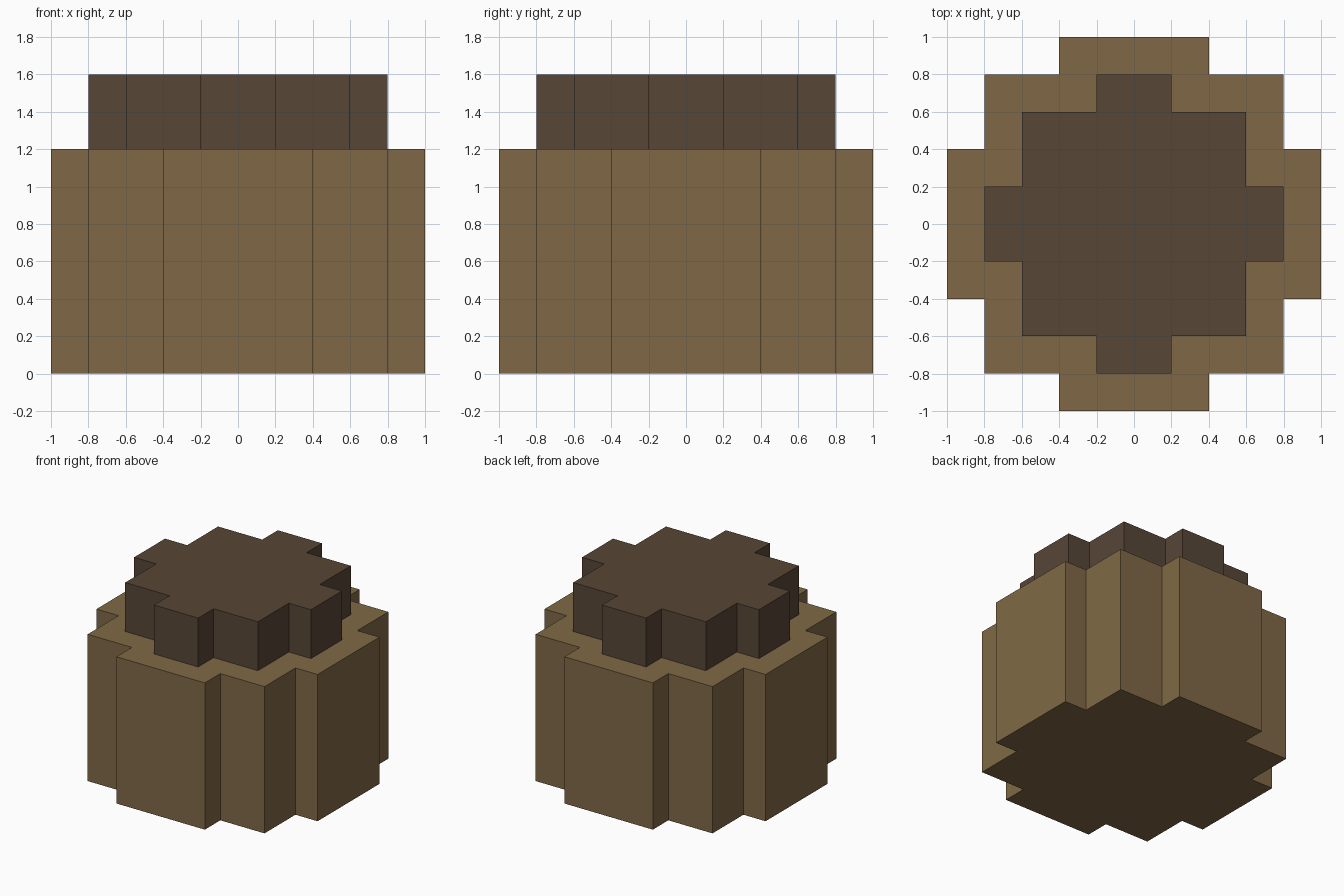
import bpy
import bmesh

cube = bpy.data.objects.get("Cube")
if cube:
    bpy.data.objects.remove(cube, do_unlink=True)


def make_material(name, rgb):
    mat = bpy.data.materials.new(name)
    mat.use_nodes = True
    color = (*rgb, 1.0)
    mat.diffuse_color = color
    bsdf = next(n for n in mat.node_tree.nodes if n.type == 'BSDF_PRINCIPLED')
    bsdf.inputs["Base Color"].default_value = color
    return mat


def stepped_prism(name, outer, inner, arm, z0, z1, mat):
    """Extrude a square of half-size inner with a tab of half-width arm on each side."""
    quarter = [(outer, -arm), (outer, arm), (inner, arm),
               (inner, inner), (arm, inner)]
    outline = []
    for _ in range(4):
        outline += quarter
        quarter = [(-y, x) for x, y in quarter]

    # each quarter ends where the next tab begins
    bm = bmesh.new()
    base = bm.faces.new([bm.verts.new((x, y, z0)) for x, y in outline])
    top = bmesh.ops.extrude_face_region(bm, geom=[base], use_keep_orig=True)
    verts = [g for g in top["geom"] if isinstance(g, bmesh.types.BMVert)]
    bmesh.ops.translate(bm, verts=verts, vec=(0, 0, z1 - z0))
    bmesh.ops.recalc_face_normals(bm, faces=bm.faces)

    mesh = bpy.data.meshes.new(name)
    bm.to_mesh(mesh)
    bm.free()
    mesh.materials.append(mat)
    obj = bpy.data.objects.new(name, mesh)
    bpy.context.collection.objects.link(obj)
    return obj


tan = make_material("tan brown", (0.216, 0.141, 0.061))
dark = make_material("dark brown", (0.095, 0.061, 0.037))

# Wide lower body and the smaller cap on top
stepped_prism("body", 1.0, 0.8, 0.4, 0.0, 1.2, tan)
stepped_prism("cap", 0.8, 0.6, 0.2, 1.2, 1.6, dark)
